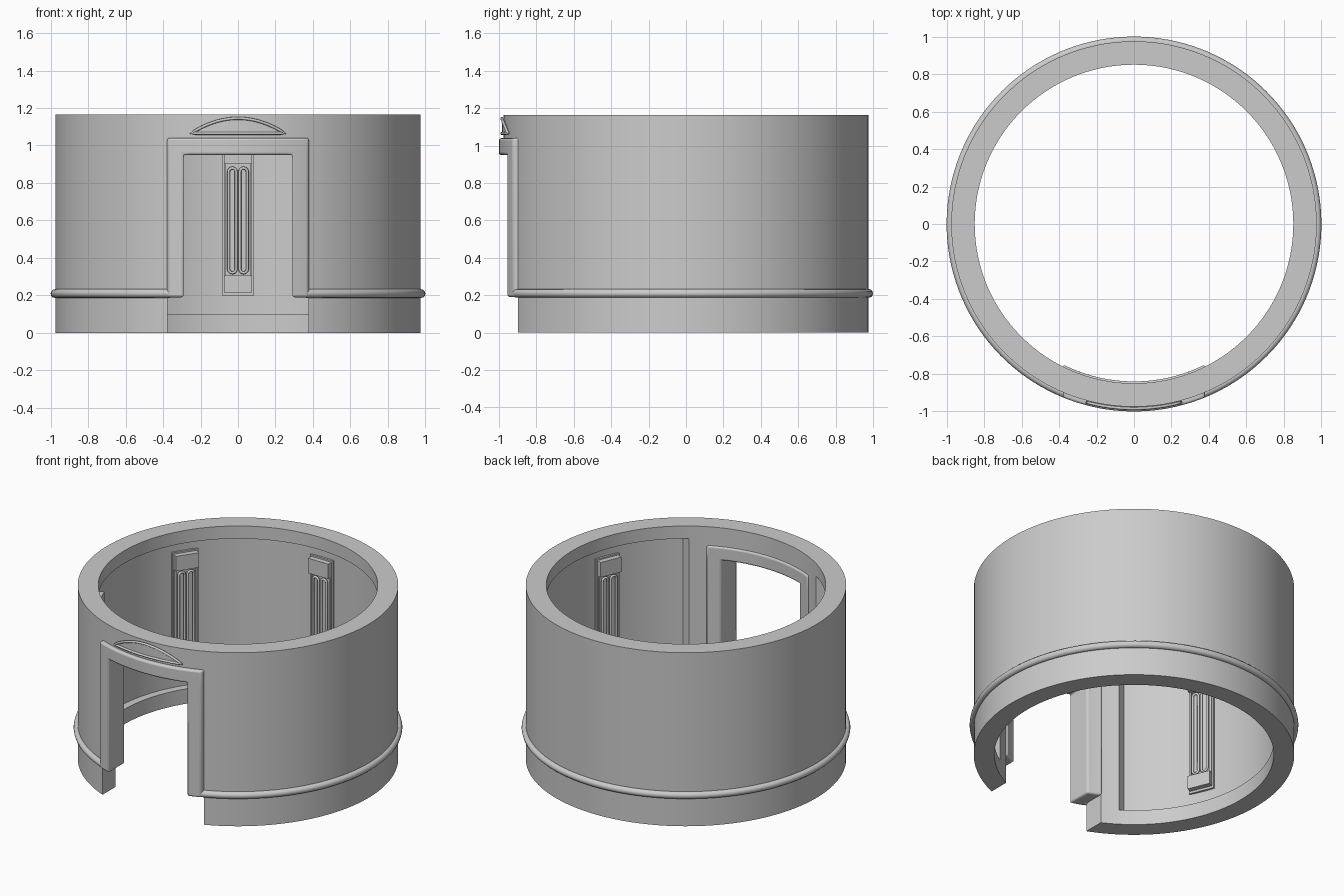
import bpy, bmesh, math

if "Cube" in bpy.data.objects:
    bpy.data.objects.remove(bpy.data.objects["Cube"])


def finish(name, bm, angle=30):
    bmesh.ops.remove_doubles(bm, verts=bm.verts, dist=1e-5)
    bmesh.ops.recalc_face_normals(bm, faces=bm.faces)
    me = bpy.data.meshes.new(name)
    bm.to_mesh(me)
    bm.free()
    ob = bpy.data.objects.new(name, me)
    bpy.context.collection.objects.link(ob)
    smooth(ob, angle)
    return ob


def smooth(ob, angle=30):
    bpy.ops.object.select_all(action='DESELECT')
    ob.select_set(True)
    bpy.context.view_layer.objects.active = ob
    bpy.ops.object.shade_smooth_by_angle(angle=math.radians(angle))


def polar(r, deg, z):
    a = math.radians(deg)          # 0 degrees is the front, -y
    return (r * math.sin(a), -r * math.cos(a), z)


def on_radius(x, z, r):
    return (x, -math.sqrt(r * r - x * x), z)


def bridge(bm, a, b):
    n = len(a)
    for i in range(n):
        bm.faces.new((a[i], a[(i + 1) % n], b[(i + 1) % n], b[i]))


def box(bm, x0, x1, y0, y1, z0, z1):
    lo = [bm.verts.new((x, y, z0)) for x, y in ((x0, y0), (x1, y0), (x1, y1), (x0, y1))]
    hi = [bm.verts.new((v.co.x, v.co.y, z1)) for v in lo]
    bridge(bm, lo, hi)
    bm.faces.new(lo)
    bm.faces.new(hi)


def tube(name, pts, radius, rot=0.0):
    cu = bpy.data.curves.new(name, 'CURVE')
    cu.dimensions = '3D'
    cu.bevel_depth = radius
    cu.bevel_resolution = 2
    sp = cu.splines.new('POLY')
    sp.points.add(len(pts) - 1)
    for p, c in zip(sp.points, pts):
        p.co = (*c, 1)
    sp.use_cyclic_u = True
    ob = bpy.data.objects.new(name, cu)
    ob.rotation_euler.z = rot
    bpy.context.collection.objects.link(ob)


def lin(a, b, n):
    return [a + (b - a) * i / n for i in range(n + 1)]


R_OUT, R_IN, R_REC, H = 0.975, 0.85, 0.90, 1.165

# round wall with a recess inside, full thickness near the door
bm = bmesh.new()
angles = lin(-33.8, 33.8, 28) + lin(36.2, 323.8, 116)
cols = []
for a in angles:
    rec = R_IN if a < 35 else R_REC
    prof = [(R_IN, 0), (R_OUT, 0), (R_OUT, H), (R_IN, H),
            (R_IN, 1.08), (rec, 1.08), (rec, 0.10), (R_IN, 0.10)]
    cols.append([bm.verts.new(polar(r, a, z)) for r, z in prof])
for i in range(len(cols)):
    bridge(bm, cols[i], cols[(i + 1) % len(cols)])
wall = finish("round_wall", bm)

# doorway cut
bm = bmesh.new()
box(bm, -0.376, 0.376, -1.3, -0.5, -0.2, 1.0)
cutter = finish("door_cutter", bm)
cutter.hide_render = True
mod = wall.modifiers.new("doorway", 'BOOLEAN')
mod.operation = 'DIFFERENCE'
mod.solver = 'EXACT'
mod.object = cutter
bpy.context.view_layer.objects.active = wall
bpy.ops.object.modifier_apply(modifier=mod.name)
bpy.data.objects.remove(cutter, do_unlink=True)
smooth(wall)

# curved door frame
bm = bmesh.new()
xs = lin(-0.378, -0.29, 3) + lin(-0.29, 0.29, 16)[1:] + lin(0.29, 0.378, 3)[1:]
path = [(x, 0.19) for x in xs[:4]] + [(x, 0.95) for x in xs[3:20]] \
    + [(x, 0.19) for x in xs[19:]]
cells = [(i, 0.19, 0.95) for i in range(len(xs) - 1) if i < 3 or i >= 19]
cells += [(i, 0.95, 1.04) for i in range(len(xs) - 1)]
for i, z0, z1 in cells:
    for r in (1.0, 0.84):
        bm.faces.new([bm.verts.new(on_radius(x, z, r)) for x, z in
                      ((xs[i], z0), (xs[i + 1], z0), (xs[i + 1], z1), (xs[i], z1))])
path += [(x, 1.04) for x in reversed(xs)]
loop = []
for i, (x, z) in enumerate(path):           # split the outer legs at lintel height
    loop.append((x, z))
    nxt = path[(i + 1) % len(path)]
    if abs(nxt[0] - x) < 1e-6 and abs(abs(x) - 0.378) < 1e-6:
        loop.append((x, 0.95))
bridge(bm, [bm.verts.new(on_radius(x, z, 1.0)) for x, z in loop],
       [bm.verts.new(on_radius(x, z, 0.84)) for x, z in loop])
frame = finish("door_frame", bm)
bev = frame.modifiers.new("soft_edges", 'BEVEL')
bev.width = 0.012
bev.segments = 3
bev.limit_method = 'ANGLE'
bev.angle_limit = math.radians(40)

# half-round band at the base
bm = bmesh.new()
rings = []
for a in lin(21.8, 338.2, 120):
    rings.append([bm.verts.new(polar(0.977 + 0.023 * math.cos(t * math.pi / 6), a,
                                     0.21 + 0.023 * math.sin(t * math.pi / 6)))
                  for t in range(12)])
for a, b in zip(rings, rings[1:]):
    bridge(bm, a, b)
bm.faces.new(rings[0])
bm.faces.new(rings[-1])
finish("base_band", bm, 40)

# arched panel and rim above the door
def arch_z(x):
    return 1.065 + 0.08 * (1 - (x / 0.25) ** 2)


ax = lin(-0.25, 0.25, 24)
arch = [(x, 1.065) for x in ax] + [(x, arch_z(x)) for x in reversed(ax[1:-1])]
bm = bmesh.new()
for a, b in zip(ax, ax[1:]):
    quad = [(a, 1.065), (b, 1.065), (b, arch_z(b)), (a, arch_z(a))]
    bm.faces.new([bm.verts.new(on_radius(x, z, 0.984)) for x, z in quad])
bridge(bm, [bm.verts.new(on_radius(x, z, 0.984)) for x, z in arch],
       [bm.verts.new(on_radius(x, z, 0.965)) for x, z in arch])
finish("arched_panel", bm)
tube("arched_rim", [on_radius(x, z, 0.985) for x, z in arch], 0.008)

# wall lamps inside the recess: back plate, end caps, side rails, tube loops
for k in range(-2, 3):
    rot = math.radians(56.25 * k)
    bm = bmesh.new()
    box(bm, -0.085, 0.085, 0.885, 0.905, 0.20, 1.01)
    for z0, z1 in ((0.215, 0.305), (0.90, 1.0)):
        box(bm, -0.075, 0.075, 0.85, 0.89, z0, z1)
    for s in (-1, 1):
        box(bm, s * 0.07 - 0.006, s * 0.07 + 0.006, 0.872, 0.89, 0.30, 0.90)
    lamp = finish("wall_lamp", bm)
    lamp.rotation_euler.z = rot
    for cx in (-0.03, 0.03):
        pts = []
        for base, cz in ((0, 0.86), (180, 0.34)):
            for d in range(0, 181, 30):
                t = math.radians(base + d)
                pts.append((cx + 0.02 * math.cos(t), 0.868, cz + 0.02 * math.sin(t)))
        tube("lamp_tube", pts, 0.008, rot)
